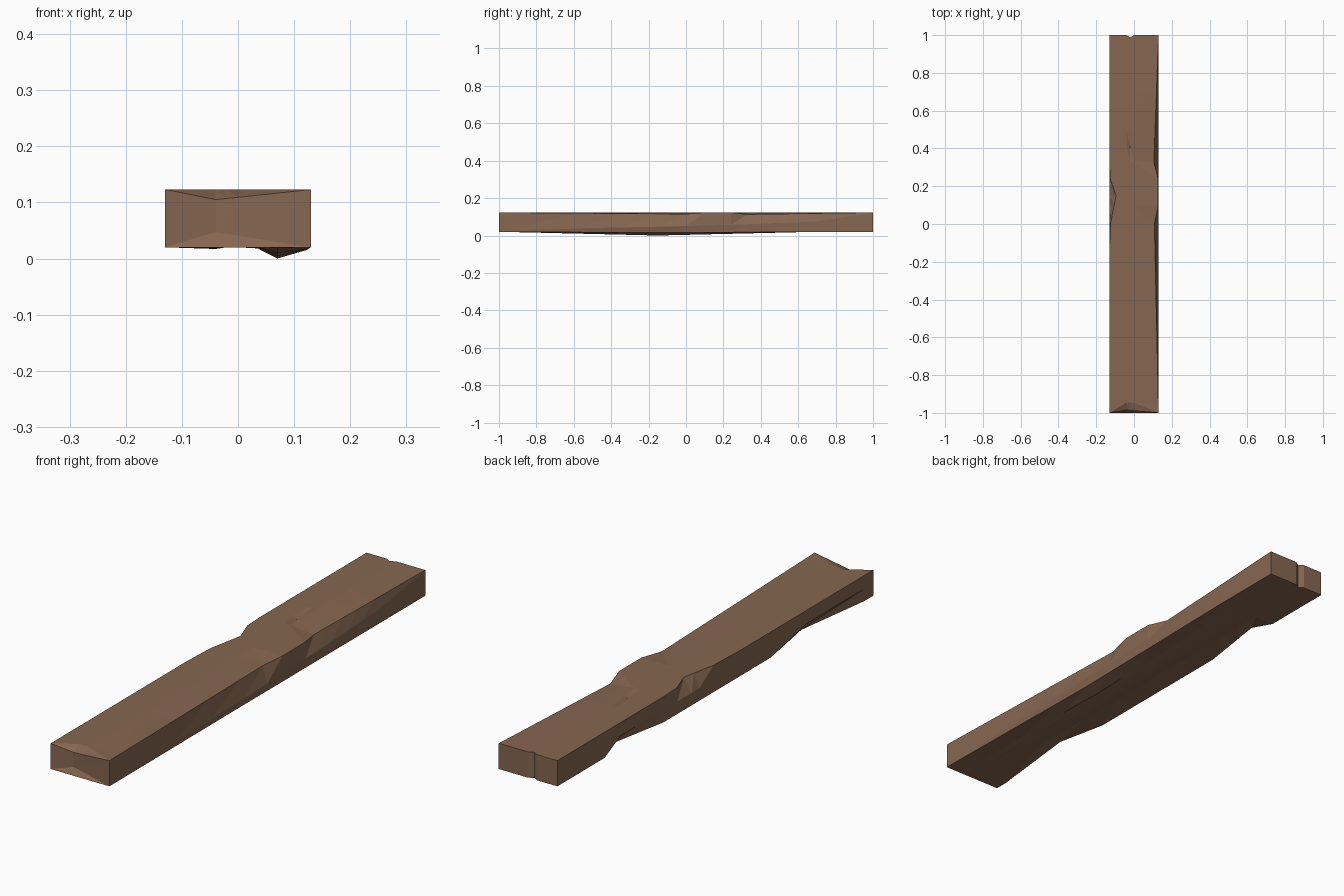
import bpy, bmesh

if "Cube" in bpy.data.objects:
    bpy.data.objects.remove(bpy.data.objects["Cube"])

# Chipped wooden plank: a ring of rails (long edges) lofted along y
STATIONS = [-1, -.945, -.58, -.35, -.15, 0, .1, .15, .24, .33, .4, .5, .6, .7, 1]
TOP, BOT, W = .123, .02, .13

# each rail: (y, x, z) keys, interpolated linearly
RAILS = {
    "top_left": [(-1, -W, TOP), (-.03, -W, TOP), (.15, -.095, TOP), (.25, -W, TOP), (1, -W, TOP)],
    "top_a": [(-1, -.04, .105), (-.945, -.04, TOP), (1, -.04, TOP)],
    "top_b": [(-1, -.02, .107), (-.945, -.02, TOP), (.33, -.02, TOP), (.4, -.02, .115),
              (.5, -.02, TOP), (1, -.02, TOP)],
    "top_c": [(-1, 0, .109), (-.945, 0, TOP), (1, 0, TOP)],
    "top_right": [(-1, W, TOP), (0, .108, .115), (.1, .128, TOP), (.24, .128, TOP),
                  (.33, .105, .113), (1, W, TOP)],
    "right_mid": [(-1, W, .03), (0, W, .05), (.33, W, .06), (.7, W, .075), (1, W, .06)],
    "bot_right": [(-1, W, BOT), (-.15, .122, .015), (.7, W, BOT), (1, W, BOT)],
    "bot_a": [(-1, .07, BOT), (-.15, .07, 0), (.7, .07, BOT), (1, .07, BOT)],
    "bot_b": [(-1, .035, BOT), (-.15, .035, .018), (1, .035, BOT)],
    "bot_c": [(-1, 0, BOT), (1, 0, BOT)],
    "bot_d": [(-1, -.02, BOT), (1, -.02, BOT)],
    "bot_e": [(-1, -.04, BOT), (0, -.04, .017), (1, -.04, BOT)],
    "bot_left": [(-1, -W, BOT), (-.7, -W, BOT), (-.58, -.105, .037), (-.35, -W, BOT),
                 (.33, -W, BOT), (.6, -.105, .037), (.7, -W, BOT), (1, -W, BOT)],
    "left_mid": [(-1, -W, .07), (1, -W, .07)],
}


def sample(keys, y):
    for (y0, x0, z0), (y1, x1, z1) in zip(keys, keys[1:]):
        if y <= y1:
            t = (y - y0) / (y1 - y0)
            return x0 + (x1 - x0) * t, y, z0 + (z1 - z0) * t


bm = bmesh.new()
names = list(RAILS)
rings = [{n: bm.verts.new(sample(RAILS[n], y)) for n in names} for y in STATIONS]

# long sides
for r0, r1 in zip(rings, rings[1:]):
    for i, n in enumerate(names):
        m = names[(i + 1) % len(names)]
        a, b, c, d = r0[n], r0[m], r1[m], r1[n]
        if i == 0:
            bm.faces.new((a, b, c)); bm.faces.new((a, c, d))
        else:
            bm.faces.new((a, b, d)); bm.faces.new((b, c, d))

# front end: chipped top edge fanning to a shallow hollow
front, back = rings[0], rings[-1]
for n, y in (("top_a", -.985), ("top_b", -.987), ("top_c", -.989)):
    front[n].co.y = y
hub = bm.verts.new((-.04, -.985, .047))
for i, n in enumerate(names):
    bm.faces.new((front[n], front[names[(i + 1) % len(names)]], hub))

# back end: vertical notch between flat panels
for n in ("top_b", "bot_d"):
    back[n].co.y = .988
for panel in (("top_left", "top_a", "bot_e", "bot_left", "left_mid"),
              ("top_a", "top_b", "bot_d", "bot_e"),
              ("top_b", "top_c", "bot_c", "bot_d"),
              ("top_c", "top_right", "right_mid", "bot_right", "bot_a", "bot_b", "bot_c")):
    bm.faces.new([back[n] for n in panel])

bmesh.ops.recalc_face_normals(bm, faces=bm.faces)
mesh = bpy.data.meshes.new("wooden_plank")
bm.to_mesh(mesh)
bm.free()

wood = bpy.data.materials.new("brown_wood")
wood.diffuse_color = (.24, .135, .083, 1)
wood.use_nodes = True
wood.node_tree.nodes["Principled BSDF"].inputs["Base Color"].default_value = wood.diffuse_color
mesh.materials.append(wood)
plank = bpy.data.objects.new("wooden_plank", mesh)
bpy.context.collection.objects.link(plank)
